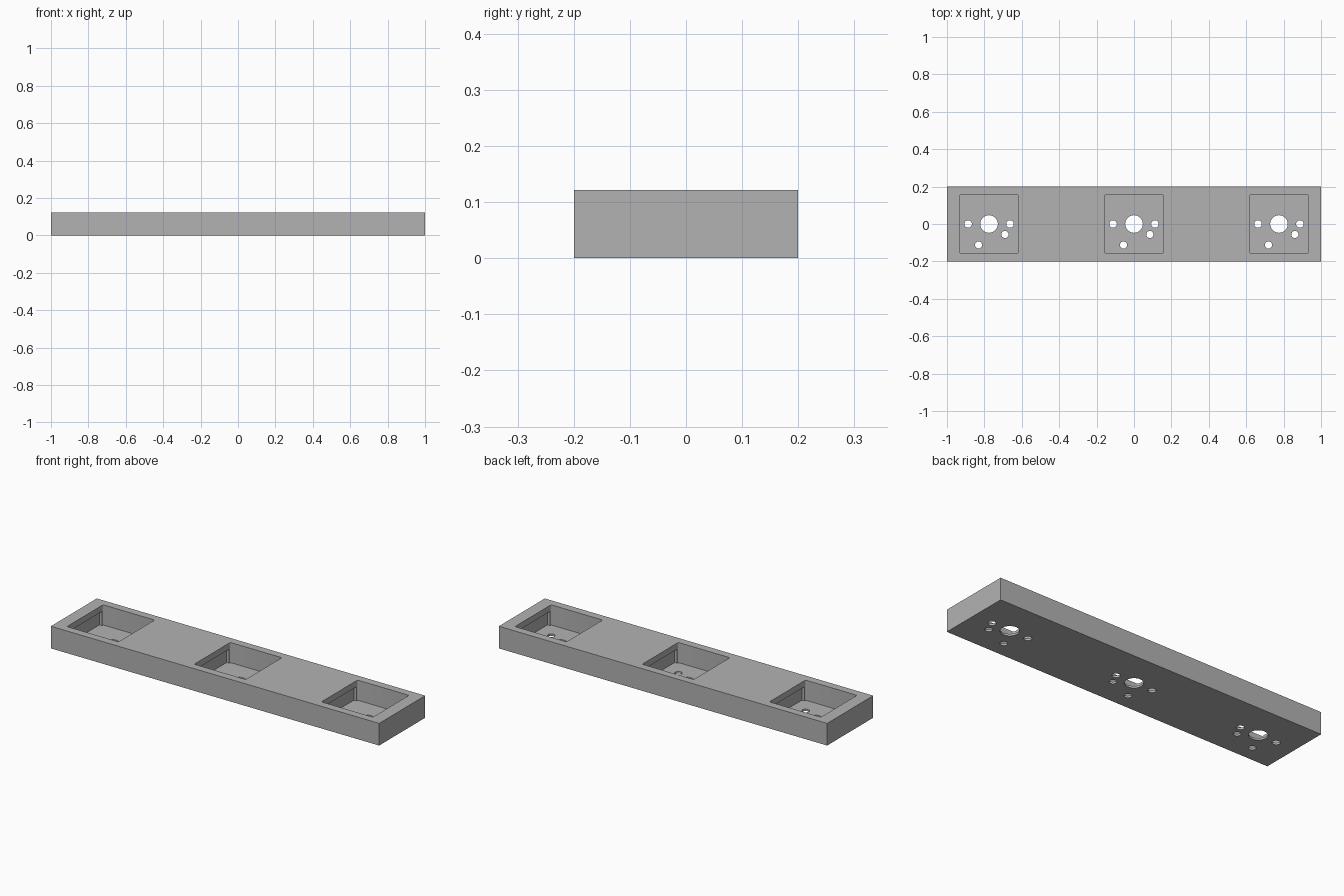
import bpy, bmesh, math
from mathutils import Matrix

if "Cube" in bpy.data.objects:
    bpy.data.objects.remove(bpy.data.objects["Cube"])

HEIGHT = 0.122
FLOOR = 0.011          # thickness left under each pocket
LIP = 0.034            # depth of the lip above the side undercuts
PITCH = 0.775
POCKET = 0.157         # half side of a pocket


def box(name, x, y, z0, z1, cx=0.0, radius=0.0):
    """Box with half sizes x, y between z0 and z1, optionally with rounded upright edges."""
    bm = bmesh.new()
    bmesh.ops.create_cube(bm, size=1.0, matrix=Matrix.Translation((cx, 0, (z0 + z1) / 2))
                          @ Matrix.Diagonal((2 * x, 2 * y, z1 - z0, 1)))
    if radius:
        upright = [e for e in bm.edges
                   if abs(e.verts[0].co.z - e.verts[1].co.z) > 1e-4]
        bmesh.ops.bevel(bm, geom=upright, offset=radius, segments=4,
                        profile=0.5, affect='EDGES')
    return finish(name, bm)


def cylinder(name, r, x, y):
    """Upright cylinder through the pocket floor."""
    bm = bmesh.new()
    bmesh.ops.create_cone(bm, cap_ends=True, segments=32, radius1=r, radius2=r,
                          depth=0.1, matrix=Matrix.Translation((x, y, 0.01)))
    return finish(name, bm)


def finish(name, bm):
    mesh = bpy.data.meshes.new(name)
    bm.to_mesh(mesh)
    bm.free()
    obj = bpy.data.objects.new(name, mesh)
    bpy.context.collection.objects.link(obj)
    return obj


def cut(target, cutter):
    """Subtract the cutter, then remove it."""
    cutter.hide_render = True
    mod = target.modifiers.new("cut", 'BOOLEAN')
    mod.operation, mod.solver, mod.object = 'DIFFERENCE', 'EXACT', cutter
    bpy.context.view_layer.objects.active = target
    bpy.ops.object.modifier_apply(modifier=mod.name)
    bpy.data.objects.remove(cutter)


# Solid bar
bar = box("switch_plate", 1.0, 0.2, 0.0, HEIGHT)

# Hole pattern in each pocket floor: radius, x, y
HOLES = [(0.047, 0, 0), (0.02, -0.112, 0), (0.02, 0.112, 0),
         (0.019, 0.085, -0.056), (0.019, -0.056, -0.112)]

for cx in (-PITCH, 0.0, PITCH):
    # Square pocket, then the undercuts behind its left and right lips
    cut(bar, box("pocket_cutter", POCKET, POCKET, FLOOR, 0.2, cx, 0.008))
    cut(bar, box("undercut_cutter", POCKET + 0.015, 0.147, FLOOR, HEIGHT - LIP, cx))
    # Centre, side and pin holes
    for r, x, y in HOLES:
        cut(bar, cylinder("hole_cutter", r, cx + x, y))

# Plain grey finish
grey = bpy.data.materials.new("grey")
grey.diffuse_color = (0.45, 0.45, 0.45, 1)
grey.use_nodes = True
grey.node_tree.nodes["Principled BSDF"].inputs["Base Color"].default_value = grey.diffuse_color
bar.data.materials.clear()
bar.data.materials.append(grey)

# Smooth the hole walls and keep the edges crisp
bpy.context.view_layer.objects.active = bar
bar.select_set(True)
bpy.ops.object.shade_smooth_by_angle(angle=math.radians(30))
